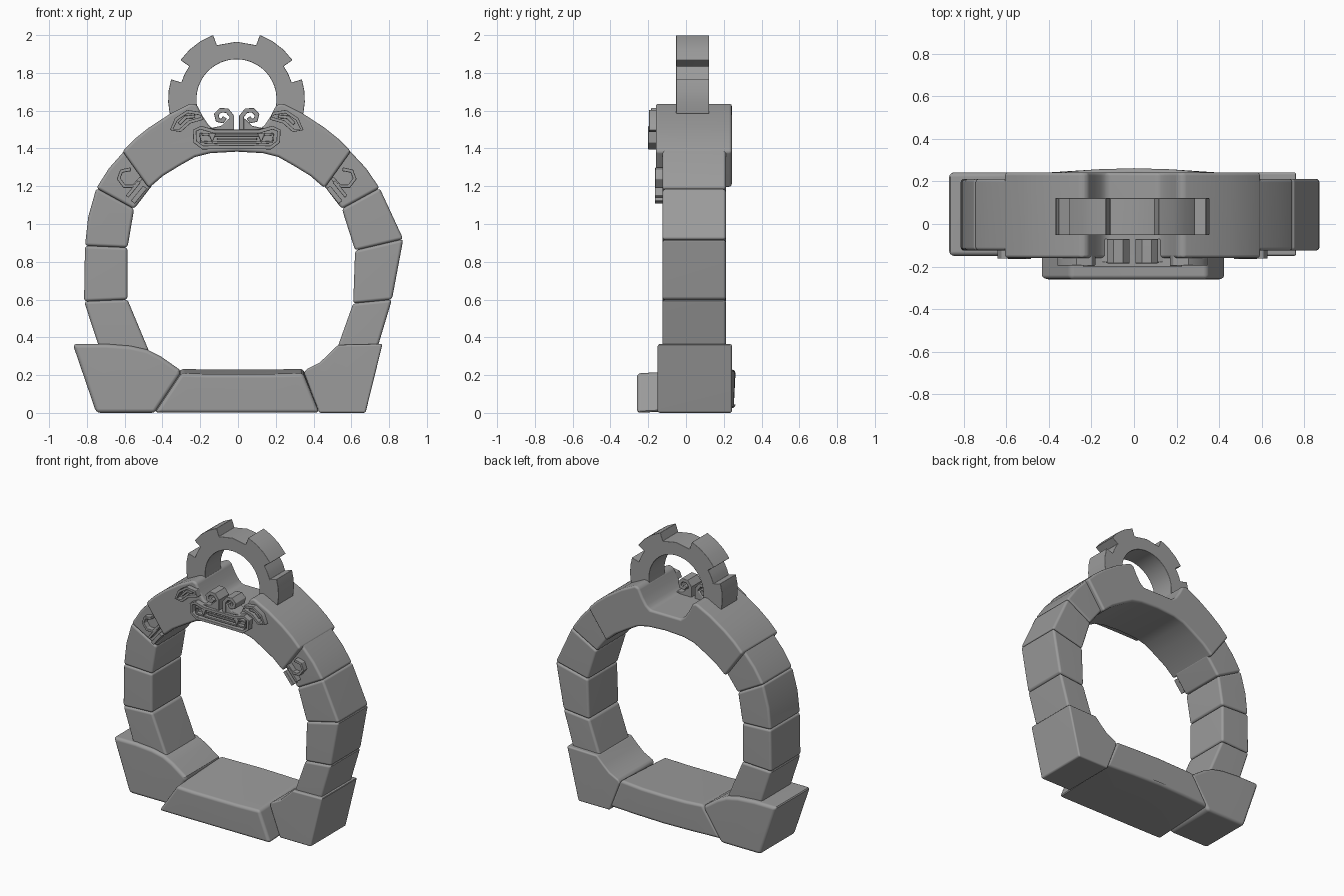
import bpy, bmesh, math
from mathutils import Vector

cube = bpy.data.objects.get("Cube")
if cube:
    bpy.data.objects.remove(cube, do_unlink=True)

stone = bpy.data.materials.new("grey_stone")
stone.use_nodes = True
COLOUR = (0.33, 0.33, 0.33, 1)
stone.diffuse_color = COLOUR
stone.node_tree.nodes["Principled BSDF"].inputs["Base Color"].default_value = COLOUR


def finish(name, bm, bevel, angle=30):
    """Round the sharp edges, then make a smooth shaded object."""
    bmesh.ops.recalc_face_normals(bm, faces=bm.faces)
    if bevel:
        sharp = [e for e in bm.edges if len(e.link_faces) == 2
                 and e.calc_face_angle(0) > math.radians(angle)]
        bmesh.ops.bevel(bm, geom=sharp, offset=bevel, segments=3,
                        profile=0.5, affect='EDGES', clamp_overlap=True)
    mesh = bpy.data.meshes.new(name)
    bm.to_mesh(mesh)
    bm.free()
    mesh.materials.append(stone)
    obj = bpy.data.objects.new(name, mesh)
    bpy.context.scene.collection.objects.link(obj)
    bpy.ops.object.select_all(action='DESELECT')
    obj.select_set(True)
    bpy.context.view_layer.objects.active = obj
    bpy.ops.object.shade_smooth_by_angle(angle=math.radians(35))
    weighted = obj.modifiers.new("even_shading", 'WEIGHTED_NORMAL')
    weighted.keep_sharp = True
    return obj


def extrude_back(bm, depth):
    result = bmesh.ops.extrude_face_region(bm, geom=list(bm.faces), use_keep_orig=True)
    moved = [g for g in result["geom"] if isinstance(g, bmesh.types.BMVert)]
    bmesh.ops.translate(bm, verts=moved, vec=(0, depth, 0))
    return moved


def slab(name, outline, front, back, bevel=0.015, shape=None):
    """Solid from an (x, z) outline in hundredths, between two depths."""
    bm = bmesh.new()
    bm.faces.new([bm.verts.new((x / 100, front, z / 100)) for x, z in outline])
    moved = extrude_back(bm, back - front)
    if shape:
        for v in moved:
            shape(v)
    return finish(name, bm, bevel)


def band(name, path, width, front, back, closed=False, bevel=0.004):
    """Raised strip of even width along an (x, z) path in hundredths."""
    pts = [Vector(p) / 100 for p in path]
    n = len(pts)
    bm = bmesh.new()
    rows = []
    for i, p in enumerate(pts):
        before = pts[i - 1] if closed or i else p
        after = pts[(i + 1) % n] if closed or i < n - 1 else p
        along = (after - before).normalized()
        side = Vector((-along.y, along.x)) * width / 2
        rows.append([bm.verts.new((q.x, front, q.y)) for q in (p + side, p - side)])
    for i in range(n if closed else n - 1):
        a, b = rows[i], rows[(i + 1) % n]
        bm.faces.new((a[0], a[1], b[1], b[0]))
    extrude_back(bm, back - front)
    return finish(name, bm, bevel, 50)


# Base: two flared feet and the sill between them
FOOT = (-0.15, 0.243)
slab("right_foot", [(-87.5, 36.5), (-75, 0), (-44, 0), (-30, 21), (-31, 23),
                    (-41, 30), (-48, 33.5), (-57, 35.5), (-70, 36.5)], *FOOT, 0.022)
slab("left_foot", [(76.5, 36.5), (67.5, 0), (43, 0), (35, 21), (36, 23),
                   (43, 26.5), (48, 31), (53, 36)], *FOOT, 0.022)


def bow_out(v):
    """The rear of the sill bulges outward and stands a little higher."""
    v.co.y += 0.022 * max(0, 1 - (v.co.x / 0.36) ** 2)
    v.co.z += 0.025


slab("sill", [(-44, 0), (-22, 0), (0, 0), (22, 0), (43, 0),
              (34.5, 21), (17, 20.5), (0, 20.5), (-17, 20.5), (-30, 21)],
     -0.26, 0.24, 0.02, bow_out)

# Side pillars: each is a stack of blocks given by (outer, inner) joints
PILLARS = {
    "right": [((-72, 30), (-46, 30)), ((-81.5, 59), (-58.5, 60)),
              ((-81, 88.5), (-58.5, 87.5)), ((-75, 119), (-55, 108)),
              ((-59, 140), (-45, 121))],
    "left": [((72.5, 30), (51, 30)), ((81.5, 60), (61, 58)),
             ((87.5, 92), (62, 86)), ((75, 119), (55, 108)),
             ((58, 140), (45, 121))],
}
for side, joints in PILLARS.items():
    for i, (low, high) in enumerate(zip(joints, joints[1:])):
        outline = [low[0], high[0], high[1], low[1]]
        # The upper shoulder swells slightly on its outer face
        if i >= 2 and not (side == "left" and i == 2):
            mid = (Vector(low[0]) + Vector(high[0])) / 2
            mid.x += math.copysign(1.3, mid.x)
            outline.insert(1, tuple(mid))
        slab(f"{side}_pillar_block_{i + 1}", outline, -0.125, 0.212, 0.016)

# Crown: heavy lintel with a notch in the middle of its top
half_crown = [(0, 150), (12, 150), (15, 152.5), (18, 157), (21, 163), (24, 164),
              (35, 158.5), (46.5, 151), (54, 145), (60.5, 138.5), (46.5, 119),
              (39, 125.5), (30, 131), (22, 135.5), (14, 137.5)]
outline = [(x - 0.7, z) for x, z in half_crown] + [(-0.7, 138.3)]
outline += [(-x - 0.7, z) for x, z in reversed(half_crown[1:])]
slab("crown", outline, -0.16, 0.243, 0.018)

# Toothed half ring standing on the crown
CENTRE, HOLE, ROOT, TIP, FLOOR = Vector((-0.8, 166)), 21.2, 30.5, 36.2, -7.5


def polar(radius, degrees):
    a = math.radians(degrees)
    return tuple(CENTRE + Vector((math.cos(a), math.sin(a))) * radius)


def floor_angle(radius):
    return math.degrees(math.asin(FLOOR / radius))


low = floor_angle(TIP)
right_half = [polar(TIP, low + (17 - low) * i / 3) for i in range(4)]
for radius, start, end in ((ROOT, 17, 35), (TIP, 35, 70)):
    right_half += [polar(radius, start + (end - start) * i / 3) for i in range(4)]
right_half.append(polar(ROOT, 70))
ring = right_half + [polar(ROOT, 90)]
ring += [(2 * CENTRE.x - x, z) for x, z in reversed(right_half)]
start = floor_angle(HOLE)
ring += [polar(HOLE, 180 - start - (180 - 2 * start) * i / 28) for i in range(29)]
slab("toothed_ring", ring, -0.052, 0.122, 0.003)


# Carved face and shoulder ornaments, mirrored about the crown's centre
def mirrored(points, sign):
    return [(sign * x - 0.7, z) for x, z in points]


EYE = [(34.5, 150), (32, 155.5), (26, 159.5), (19.5, 158.5), (18, 156),
       (25, 154), (30, 149.5)]
PUPIL = [(30.5, 153), (27, 156.5), (22, 157)]
CURL = [(2.6, 149), (2.6, 157), (5, 160), (8.5, 160.2), (10.8, 158),
        (10, 155), (7.5, 154.5), (6.3, 156.5)]
CURL_BASE = [(1.4, 148.5), (15, 150.5), (8, 152), (4.5, 155.5), (1.4, 157)]
HOOK = [(50.5, 124.5), (54.5, 120), (59.5, 120), (62.5, 124), (61, 128), (56, 129)]
FANG = [(11, 148), (15, 148.3), (13, 143)]
for side, sign in (("left", 1), ("right", -1)):
    band(side + "_eye_rim", mirrored(EYE, sign), 0.018, -0.195, -0.14, True)
    band(side + "_eye_pupil", mirrored(PUPIL, sign), 0.018, -0.185, -0.14)
    band(side + "_nose_curl", mirrored(CURL, sign), 0.026, -0.185, -0.07)
    slab(side + "_nose_base", mirrored(CURL_BASE, sign), -0.18, -0.07, 0.005)
    slab(side + "_fang", mirrored(FANG, sign), -0.193, -0.14, 0.003)
    band(side + "_shoulder_hook", mirrored(HOOK, sign), 0.02, -0.163, -0.1)
    for label, shift, width in (("inner", 0, 0.026), ("outer", 3, 0.018)):
        bar = [(48.5 + shift, 119.5 + shift), (55 + shift, 111.5 + shift)]
        band(f"{side}_{label}_shoulder_bar", mirrored(bar, sign), width, -0.165, -0.1)

HALF_MOUTH = [(12, 149), (19, 151), (22.3, 149.5), (22, 143.5), (18, 140.5), (9, 140.7)]
HALF_LIPS = [(11, 147), (19.5, 147.6), (19, 143.4), (10, 143)]
for name, half, width, front in (("mouth_rim", HALF_MOUTH, 0.02, -0.2),
                                 ("lip_rim", HALF_LIPS, 0.012, -0.188)):
    loop = mirrored(half, 1) + mirrored(half[::-1], -1)
    band(name, loop, width, front, -0.14, True, 0.003)
band("tooth_line", [(-11, 145), (10, 145)], 0.012, -0.183, -0.14)
